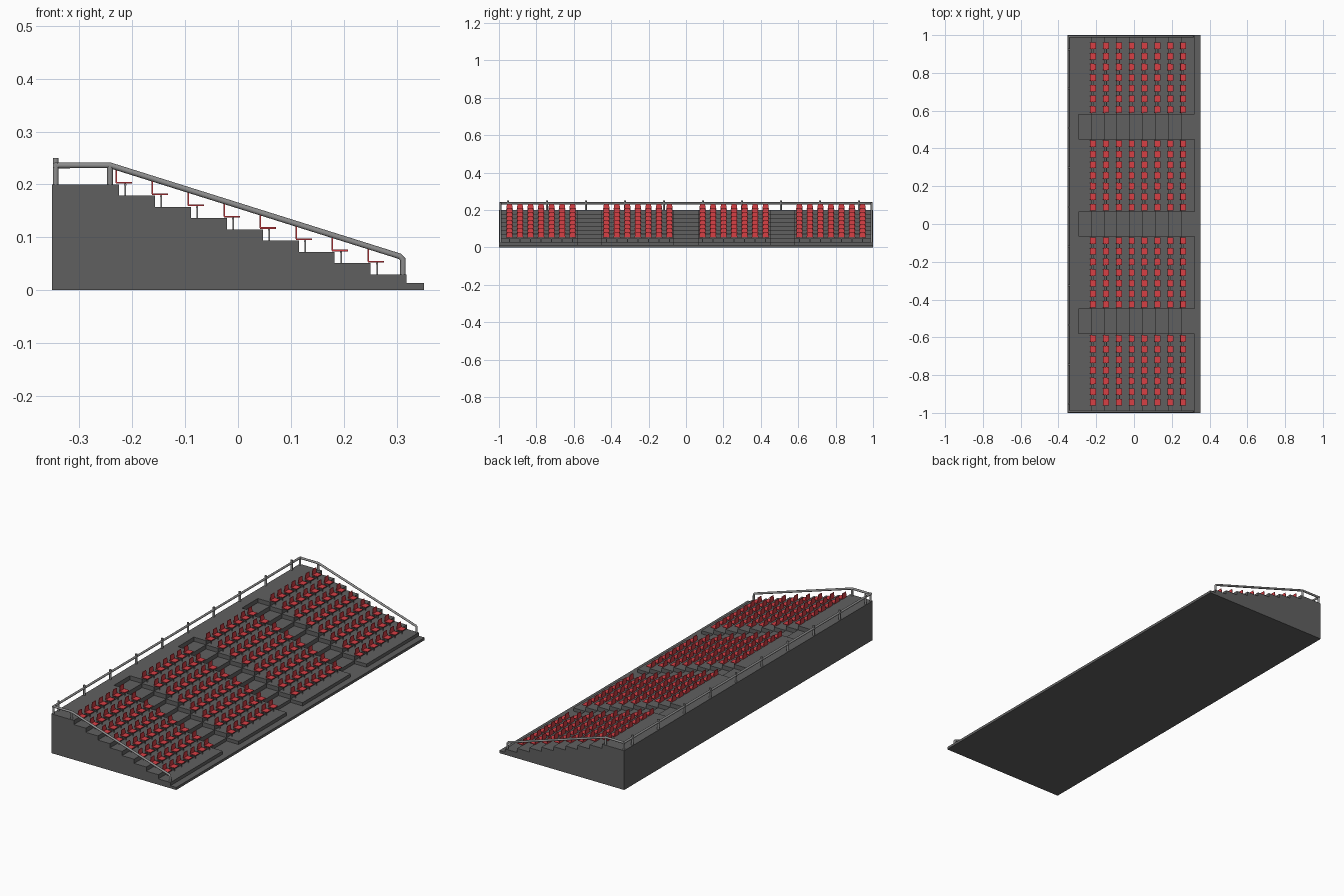
import bpy, bmesh
from mathutils import Vector, Matrix

cube = bpy.data.objects.get("Cube")
if cube:
    bpy.data.objects.remove(cube)


def material(name, rgb):
    m = bpy.data.materials.new(name)
    m.use_nodes = True
    m.diffuse_color = (*rgb, 1)
    m.node_tree.nodes["Principled BSDF"].inputs["Base Color"].default_value = (*rgb, 1)
    return m


CONCRETE = material("dark concrete", (0.118, 0.118, 0.118))
RED = material("seat red", (0.68, 0.05, 0.06))
STEEL = material("rail steel", (0.27, 0.27, 0.27))

ROWS, RUN, DROP = 8, 0.0681, 0.0213
FIRST_X, TOP, BACK, FRONT, KERB = -0.2255, 0.2, -0.352, 0.352, 0.013
NOSE = FIRST_X + ROWS * RUN
AISLES = (-0.515, 0, 0.515)
AISLE_HALF = 0.064


def add_object(name, data):
    ob = bpy.data.objects.new(name, data)
    bpy.context.collection.objects.link(ob)
    return ob


def finish(name, bm, mat):
    bmesh.ops.recalc_face_normals(bm, faces=bm.faces)
    mesh = bpy.data.meshes.new(name)
    bm.to_mesh(mesh)
    bm.free()
    mesh.materials.append(mat)
    return add_object(name, mesh)


def terrace(name, first_x, steps, y0, y1):
    """Extrude a stepped side profile along y, ending at the kerb."""
    pts = [(BACK, 0), (BACK, TOP), (first_x, TOP)]
    for i in range(steps):
        z = max(TOP - (i + 1) * DROP, KERB)
        pts += [(first_x + i * RUN, z), (first_x + (i + 1) * RUN, z)]
    if z > KERB:
        pts.append((NOSE, KERB))
    pts += [(FRONT, KERB), (FRONT, 0)]
    bm = bmesh.new()
    face = bm.faces.new([bm.verts.new((x, y0, z)) for x, z in pts])
    out = bmesh.ops.extrude_face_region(bm, geom=[face])["geom"]
    verts = [v for v in out if isinstance(v, bmesh.types.BMVert)]
    bmesh.ops.translate(bm, verts=verts, vec=(0, y1 - y0, 0))
    finish(name, bm, CONCRETE)


def box(bm, center, size):
    m = Matrix.Translation(center) @ Matrix.Diagonal((*size, 1))
    return bmesh.ops.create_cube(bm, size=1, matrix=m)["verts"]


# Concrete terraces, with the aisles sunk by one step
edges = [-1] + [a + s * AISLE_HALF for a in AISLES for s in (-1, 1)] + [1]
for i, (y0, y1) in enumerate(zip(edges, edges[1:])):
    if i % 2:
        terrace("aisle_stairs", FIRST_X - RUN, ROWS + 1, y0, y1)
    else:
        terrace("seating_terrace", FIRST_X, ROWS, y0, y1)

# One row of seats: pans and tapered backs, shared by every row
SEATS, PITCH, WIDTH = 7, 0.0562, 0.036
seat_bm, frame_bm = bmesh.new(), bmesh.new()
for s in range(SEATS):
    y = (s - (SEATS - 1) / 2) * PITCH
    pan = box(seat_bm, (0.01, y, 0.024), (0.030, WIDTH, 0.003))
    back = box(seat_bm, (-0.005, y, 0.038), (0.003, WIDTH, 0.028))
    for v in pan:
        if v.co.x > 0.01:
            v.co.y = y + (v.co.y - y) * 0.92
    for v in back:
        if v.co.z > 0.04:
            v.co.y = y + (v.co.y - y) * 0.75
    box(frame_bm, (0.012, y, 0.011), (0.003, 0.004, 0.023))
box(frame_bm, (0.012, 0, 0.0205), (0.004, (SEATS - 1) * PITCH, 0.003))

seat_row = finish("seat_row", seat_bm, RED)
frame_row = finish("seat_frame", frame_bm, STEEL)
for r in range(ROWS):
    for b, y in enumerate((-0.775, -0.257, 0.257, 0.775)):
        loc = Vector((FIRST_X + r * RUN, y, TOP - (r + 1) * DROP))
        for src in (seat_row, frame_row):
            ob = src if r == b == 0 else add_object(src.name, src.data)
            ob.location = loc


# Tubular handrails
def tube(name, points, radius=0.0055):
    cu = bpy.data.curves.new(name, "CURVE")
    cu.dimensions = "3D"
    cu.bevel_depth = radius
    cu.bevel_resolution = 4
    cu.use_fill_caps = True
    cu.materials.append(STEEL)
    sp = cu.splines.new("POLY")
    sp.points.add(len(points) - 1)
    for p, co in zip(sp.points, points):
        p.co = (*co, 1)
    sp.use_smooth = True
    add_object(name, cu)


RAIL_Z, RAIL_X, BEND_X, END_X = 0.236, -0.345, -0.242, 0.312
for y in (-0.992, 0.992):
    tube("side_rail", [(RAIL_X, y, RAIL_Z), (BEND_X, y, RAIL_Z),
                       (END_X - 0.006, y, 0.064), (END_X, y, 0.058), (END_X, y, KERB)])
    tube("side_rail_post", [(BEND_X, y, TOP), (BEND_X, y, RAIL_Z)])
    tube("corner_post", [(RAIL_X, y, TOP), (RAIL_X, y, RAIL_Z)])
tube("back_rail", [(RAIL_X, -0.997, RAIL_Z), (RAIL_X, 0.997, RAIL_Z)])
for i in range(10):
    y = -0.952 + i * 0.2085
    tube("back_rail_post", [(RAIL_X, y, TOP), (RAIL_X, y, 0.25)])
